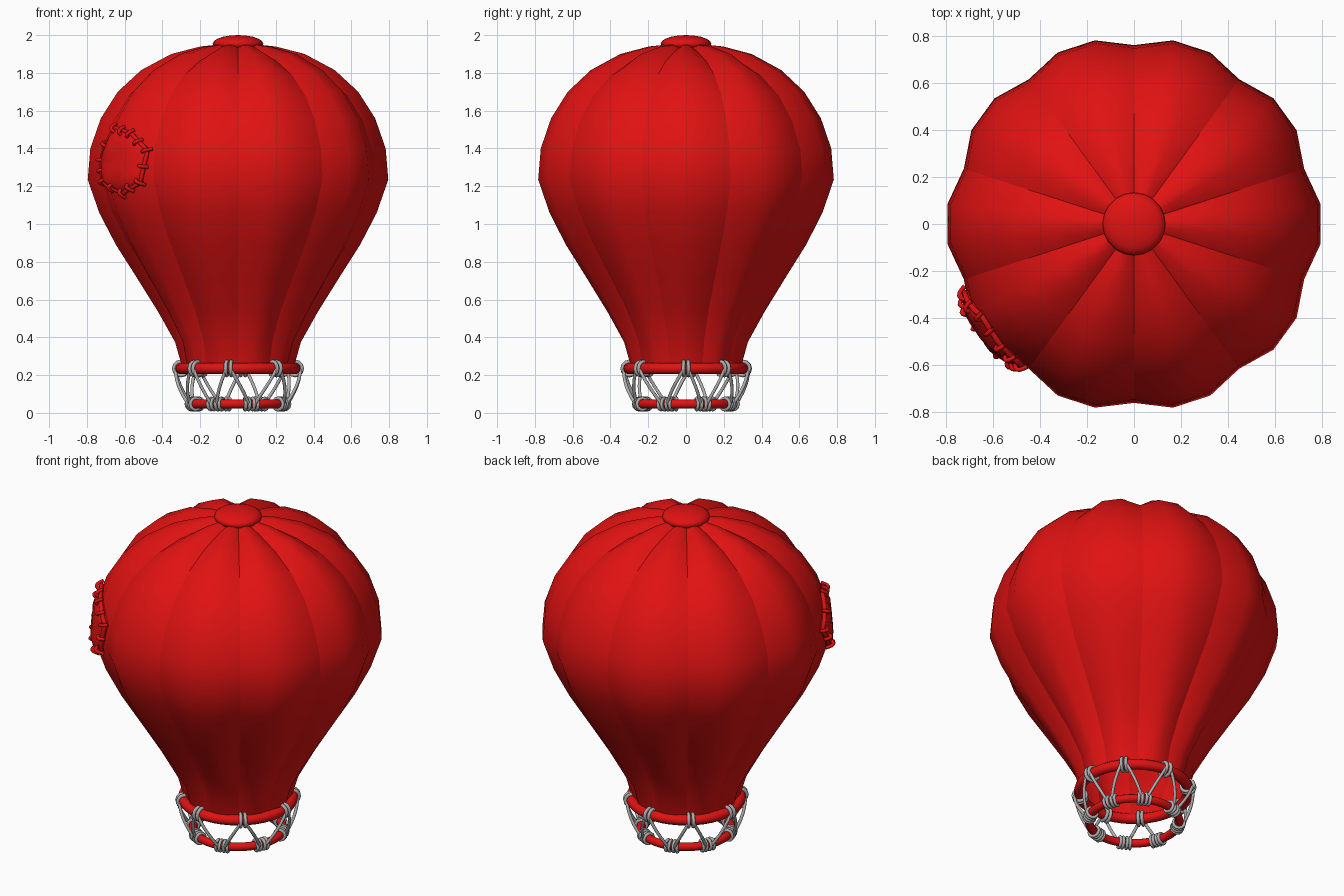
import bpy, bmesh
from math import sin, cos, pi, radians
from mathutils import Vector

cube = bpy.data.objects.get("Cube")
if cube:
    bpy.data.objects.remove(cube, do_unlink=True)


def material(name, color):
    m = bpy.data.materials.new(name)
    m.use_nodes = True
    m.diffuse_color = color
    m.node_tree.nodes["Principled BSDF"].inputs["Base Color"].default_value = color
    return m


RED = material("red cloth", (0.75, 0.006, 0.006, 1))
GRAY = material("gray rope", (0.42, 0.42, 0.42, 1))


def link(name, mesh, mat):
    obj = bpy.data.objects.new(name, mesh)
    mesh.materials.clear()
    mesh.materials.append(mat)
    bpy.context.collection.objects.link(obj)
    return obj


def from_bmesh(name, bm, mat):
    for f in bm.faces:
        f.smooth = True
    mesh = bpy.data.meshes.new(name)
    bm.to_mesh(mesh)
    bm.free()
    return link(name, mesh, mat)


def tubes(name, paths, radius, mat, cyclic=False, sides=2):
    """Round tubes along point lists, turned into one mesh."""
    cu = bpy.data.curves.new(name, "CURVE")
    cu.dimensions = "3D"
    cu.bevel_depth = radius
    cu.bevel_resolution = sides
    cu.use_fill_caps = not cyclic
    for path in paths:
        s = cu.splines.new("POLY")
        s.points.add(len(path) - 1)
        for p, co in zip(s.points, path):
            p.co = (*co, 1)
        s.use_cyclic_u = cyclic
    tmp = bpy.data.objects.new(name + " path", cu)
    bpy.context.collection.objects.link(tmp)
    bpy.context.view_layer.update()
    mesh = bpy.data.meshes.new_from_object(
        tmp.evaluated_get(bpy.context.evaluated_depsgraph_get()))
    bpy.data.objects.remove(tmp, do_unlink=True)
    return link(name, mesh, mat)


def polar(r, a, z):
    return Vector((r * cos(a), r * sin(a), z))


# Envelope: ten gores, each three facets wide, with sunken seams
PROFILE = [(.295, .235), (.335, .375), (.425, .535), (.535, .71), (.65, .89),
           (.738, 1.058), (.8, 1.235), (.786, 1.40), (.73, 1.56), (.64, 1.70),
           (.515, 1.815), (.355, 1.90), (.2, 1.94), (.1, 1.95)]
GORES, DEPTH = 10, .038
last = len(PROFILE) - 1
bm = bmesh.new()
rows = []
for i, (r, z) in enumerate(PROFILE):
    r0, z0 = PROFILE[max(i - 1, 0)]
    r1, z1 = PROFILE[min(i + 1, last)]
    n = Vector((z1 - z0, r0 - r1)).normalized()
    d = DEPTH * (.35 if i in (0, last) else .7 if i in (1, last - 1) else 1)
    row = []
    for j in range(GORES * 3):
        k = d if j % 3 == 0 else 0
        row.append(bm.verts.new(polar(r - n.x * k, pi / 2 + j * 2 * pi / (GORES * 3), z - n.y * k)))
    rows.append(row)
for a, b in zip(rows, rows[1:]):
    for j in range(GORES * 3):
        k = (j + 1) % (GORES * 3)
        bm.faces.new((a[j], a[k], b[k], b[j]))
    for j in range(0, GORES * 3, 3):
        bm.edges.get((a[j], b[j])).smooth = False
from_bmesh("envelope", bm, RED)

# Crown cap
bm = bmesh.new()
bmesh.ops.create_uvsphere(bm, u_segments=20, v_segments=10, radius=1)
for v in bm.verts:
    v.co = Vector((v.co.x * .134, v.co.y * .134, v.co.z * .046 + 1.954))
from_bmesh("crown_cap", bm, RED)


# Hoops below the envelope
def circle(radius, z, count=40):
    return [polar(radius, 2 * pi * i / count, z) for i in range(count)]


UP_R, UP_Z, UP_T = .303, .235, .03
LOW_R, LOW_Z, LOW_T = .25, .047, .024
tubes("upper_hoop", [circle(UP_R, UP_Z)], UP_T, RED, True, 3)
tubes("lower_hoop", [circle(LOW_R, LOW_Z)], LOW_T, RED, True, 3)

# Rope lashings: loops round both hoops and zigzag strands between them
upper = [radians(d - 90) for d in (-9, 40, 90, 130, 175, 220, 265, 313)]
lower = [(a + b) / 2 for a, b in zip(upper, upper[1:] + [upper[0] + 2 * pi])]


def lashing(a, radius, z, thick, offsets):
    loops = []
    for off in offsets:
        c = a + off / radius
        loops.append([polar(radius + (thick + .007) * cos(t), c, z + (thick + .007) * sin(t))
                      for t in (2 * pi * i / 12 for i in range(12))])
    return loops


def strand(a, b):
    path = []
    for i in range(7):
        t = i / 6
        path.append(polar((UP_R + UP_T) * (1 - t) + (LOW_R + LOW_T) * t + .012 * sin(pi * t),
                          a + (b - a) * t, UP_Z * (1 - t) + LOW_Z * t))
    return path


tubes("upper_lashings", [p for a in upper for p in lashing(a, UP_R, UP_Z, UP_T, (-.012, .012))],
      .01, GRAY, True)
tubes("lower_lashings", [p for a in lower for p in
                         lashing(a, LOW_R, LOW_Z, LOW_T, (-.03, -.011, .011, .03))],
      .009, GRAY, True)
strands = []
for i, a in enumerate(upper):
    b, c = lower[i], lower[i - 1] - (2 * pi if i == 0 else 0)
    strands += [strand(a + .03, b - .06), strand(a - .03, c + .06)]
tubes("rope_strands", strands, .009, GRAY)


# Sewn patch following one gore
def on_gore(deg, z, lift):
    for (r0, z0), (r1, z1) in zip(PROFILE, PROFILE[1:]):
        if z0 <= z <= z1:
            r = r0 + (r1 - r0) * (z - z0) / (z1 - z0)
    f = abs(deg)
    r = r * cos(radians(6)) / cos(radians(f)) if f < 6 else r - DEPTH * (f - 6) / 12
    return polar(r + lift, radians(216 + deg), z)


corners = [Vector(c) for c in ((-5, 1.51), (6.5, 1.48), (15.5, 1.39), (13, 1.22),
                               (3, 1.16), (-9, 1.22), (-14, 1.34))]
outline = []
for a, b in zip(corners, corners[1:] + corners[:1]):
    outline += [a.lerp(b, t / 4) for t in range(4)]
mid = sum(corners, Vector((0, 0))) / len(corners)
bm = bmesh.new()
rings = [[bm.verts.new(on_gore(*mid.lerp(p, s), h)) for p in outline]
         for s, h in ((.3, .022), (.6, .022), (.85, .022), (1, .018), (1.02, -.01))]
bm.faces.new(rings[0])
for a, b in zip(rings, rings[1:]):
    for j in range(len(a)):
        bm.faces.new((a[j - 1], a[j], b[j], b[j - 1]))
bmesh.ops.recalc_face_normals(bm, faces=bm.faces)
from_bmesh("patch", bm, RED)
tubes("patch_hem", [[on_gore(*p, .012) for p in outline]], .012, RED, True)

# Stitches arching over the hem
stitches = []
for p in outline[::2]:
    stitches.append([on_gore(*mid.lerp(p, .84 + .28 * t), .008 + .03 * sin(pi * t))
                     for t in (i / 6 for i in range(7))])
tubes("patch_stitches", stitches, .01, RED)
